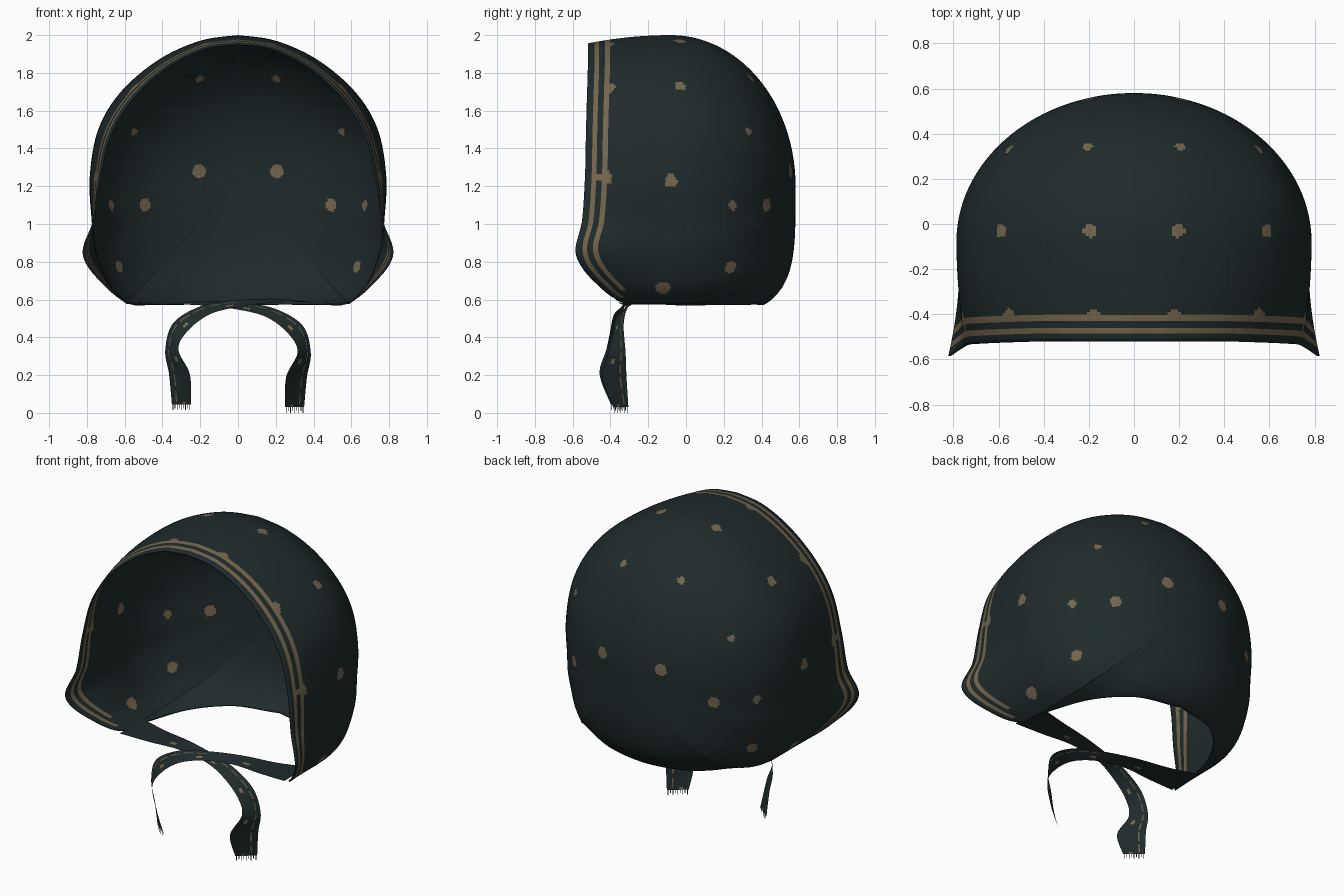
import bpy, bmesh, math
from mathutils import Vector

cube = bpy.data.objects.get("Cube")
if cube:
    bpy.data.objects.remove(cube)


def material(name, rgb):
    m = bpy.data.materials.new(name)
    m.use_nodes = True
    m.diffuse_color = (*rgb, 1)
    bsdf = m.node_tree.nodes["Principled BSDF"]
    bsdf.inputs["Base Color"].default_value = (*rgb, 1)
    bsdf.inputs["Roughness"].default_value = 0.9
    return m


CLOTH = material("dark teal cloth", (0.014, 0.024, 0.025))
TAN = material("tan print", (0.18, 0.135, 0.075))


def finish(bm, name, thickness=0):
    mesh = bpy.data.meshes.new(name)
    bm.to_mesh(mesh)
    bm.free()
    mesh.materials.append(CLOTH)
    mesh.materials.append(TAN)
    ob = bpy.data.objects.new(name, mesh)
    bpy.context.collection.objects.link(ob)
    mesh.shade_smooth()
    if thickness:
        mod = ob.modifiers.new("cloth thickness", "SOLIDIFY")
        mod.thickness = thickness
        mod.offset = -1


def smooth_path(points, steps):
    """Catmull-Rom interpolation through tuples of any length."""
    out = []
    last = len(points) - 1
    for i in range(last):
        a, b = points[max(i - 1, 0)], points[i]
        c, d = points[i + 1], points[min(i + 2, last)]
        for j in range(steps):
            t = j / steps
            out.append(tuple(
                q + t / 2 * (r - p + t * (2 * p - 5 * q + 4 * r - s + t * (3 * (q - r) + s - p)))
                for p, q, r, s in zip(a, b, c, d)))
    return out + [points[-1]]


def grid_faces(bm, rows):
    """Quads between neighbouring vertex rows, yielded with their cell indices."""
    for i in range(len(rows) - 1):
        for j in range(len(rows[i]) - 1):
            f = bm.faces.new((rows[i][j], rows[i + 1][j], rows[i + 1][j + 1], rows[i][j + 1]))
            yield i, j, f


# Bonnet outline from neck centre to crown: x, z, y of the open edge, flare of that edge
OUTLINE = [
    (0, .51, .42, 0), (.3, .52, .35, 0), (.48, .555, .15, 0), (.57, .575, -.15, 0),
    (.6, .585, -.33, 0), (.69, .68, -.46, .02), (.76, .86, -.58, .08),
    (.775, 1.02, -.55, -.01), (.785, 1.25, -.535, -.065), (.74, 1.5, -.53, -.085),
    (.62, 1.7, -.525, -.085), (.42, 1.87, -.52, -.07), (.2, 1.97, -.52, -.055),
    (0, 2, -.52, -.055)]
# Printed spots, mirrored left to right: position and radius
SPOTS = [
    (.21, .36, 1.79, .034), (.57, .35, 1.5, .034), (.21, .56, 1.28, .038),
    (.5, .43, 1.1, .036), (.64, .24, .77, .034), (.2, -.03, 1.98, .032),
    (.6, -.03, 1.74, .034), (.18, -.41, 1.97, .036), (.55, -.41, 1.72, .036),
    (.78, -.43, 1.25, .045), (.785, -.08, 1.23, .035), (.68, -.12, .66, .04),
    (.68, .25, 1.1, .026)]
SPOTS = [(Vector(s[:3]), s[3]) for s in SPOTS]
HEM = [0, .018, .035, .06, .09, .118]
STRIPE_ROWS = (2, 4)
FRONT, BACK, MIDDLE, ROWS = -.08, .58, 1.2, 130
HALF_WIDTH, DROP = .785, .65


def shell_column(x, z, edge, flare):
    """Points from the open edge to the centre of the back."""
    # Sideways share of this ray: the dome is round in plan and boxier towards the neck
    p, q = (abs(x) / HALF_WIDTH) ** 2, (max(0, MIDDLE - z) / DROP) ** 2
    sideways = p / math.hypot(p, q) if z < MIDDLE else 0
    hem = edge + HEM[-1]
    depths = [edge + h for h in HEM]
    depths += [hem + (BACK - hem) * math.sin(math.pi / 2 * k / ROWS) for k in range(1, ROWS + 1)]
    for y in depths:
        if y > FRONT:
            u = min(1, (y - FRONT) / (BACK - FRONT)) ** 2
            if z < MIDDLE:
                square = math.sqrt((u * sideways) ** 2 + 1 - u * u) - u * sideways
            else:
                square = 1 - u
            size = math.sqrt(max(0, square))
        else:
            size = 1 + flare * ((FRONT - y) / (FRONT - edge)) ** 2
        yield Vector((x * size, y, MIDDLE + (z - MIDDLE) * size))


# Bonnet shell with hem stripes and spots
half = smooth_path(OUTLINE, 14)
loop = half + [(-x, z, e, f) for x, z, e, f in half[-2::-1]]
bm = bmesh.new()
columns = [[bm.verts.new(p) for p in shell_column(*c)] for c in loop]
for i, j, f in grid_faces(bm, columns):
    c = f.calc_center_median()
    mirrored = Vector((abs(c.x), c.y, c.z))
    spot = any((mirrored - s).length < radius for s, radius in SPOTS)
    stripe = j in STRIPE_ROWS and c.y < -.33
    f.material_index = int(spot or stripe)
bmesh.ops.remove_doubles(bm, verts=bm.verts, dist=.0001)
bmesh.ops.recalc_face_normals(bm, faces=bm.faces)
if max(bm.faces, key=lambda f: f.calc_center_median().z).normal.z < 0:
    bmesh.ops.reverse_faces(bm, faces=bm.faces)
finish(bm, "bonnet_shell", .008)

# Chin flap running into a tie: centre, then half-width vector
TIE = [
    (-.59, -.24, .585, 0, .12, 0), (-.4, -.25, .575, 0, .09, 0),
    (-.2, -.27, .58, 0, .05, .01), (0, -.3, .565, 0, .03, .018),
    (.17, -.34, .53, .015, .03, .025), (.305, -.36, .44, .035, .03, .025),
    (.35, -.365, .32, .035, .045, 0), (.31, -.38, .19, .055, .065, 0),
    (.3, -.345, .03, .05, .04, 0)]
ACROSS, ALONG, THREADS = 18, 14, 9


def make_tie(side, name, shift):
    bm = bmesh.new()
    rows = []
    for cx, cy, cz, wx, wy, wz in smooth_path(TIE, ALONG):
        centre, width = Vector((cx, cy, cz)) + shift, Vector((wx, wy, wz))
        row = [centre + width * (2 * k / ACROSS - 1) for k in range(ACROSS + 1)]
        rows.append([bm.verts.new((p.x * side, p.y, p.z)) for p in row])
    for i, j, f in grid_faces(bm, rows):
        line = j == 13 and i > 3 * ALONG and i % 7 < 5
        spot = i > ALONG and i % 22 < 3 and 5 <= j <= 7
        f.material_index = int(line or spot)
    # Frayed threads along the cut end
    first, last = rows[-1][0].co.copy(), rows[-1][-1].co.copy()
    step = (last - first) / THREADS
    for k in range(THREADS):
        a = first + step * (k + .35)
        b = a + step * .3
        drop = Vector((0, 0, -.03 if k % 2 == 0 else -.02))
        bm.faces.new([bm.verts.new(p) for p in (a, b, b + drop, a + drop)])
    finish(bm, name)


make_tie(1, "left_tie", Vector((0, 0, 0)))
make_tie(-1, "right_tie", Vector((0, -.012, .014)))
